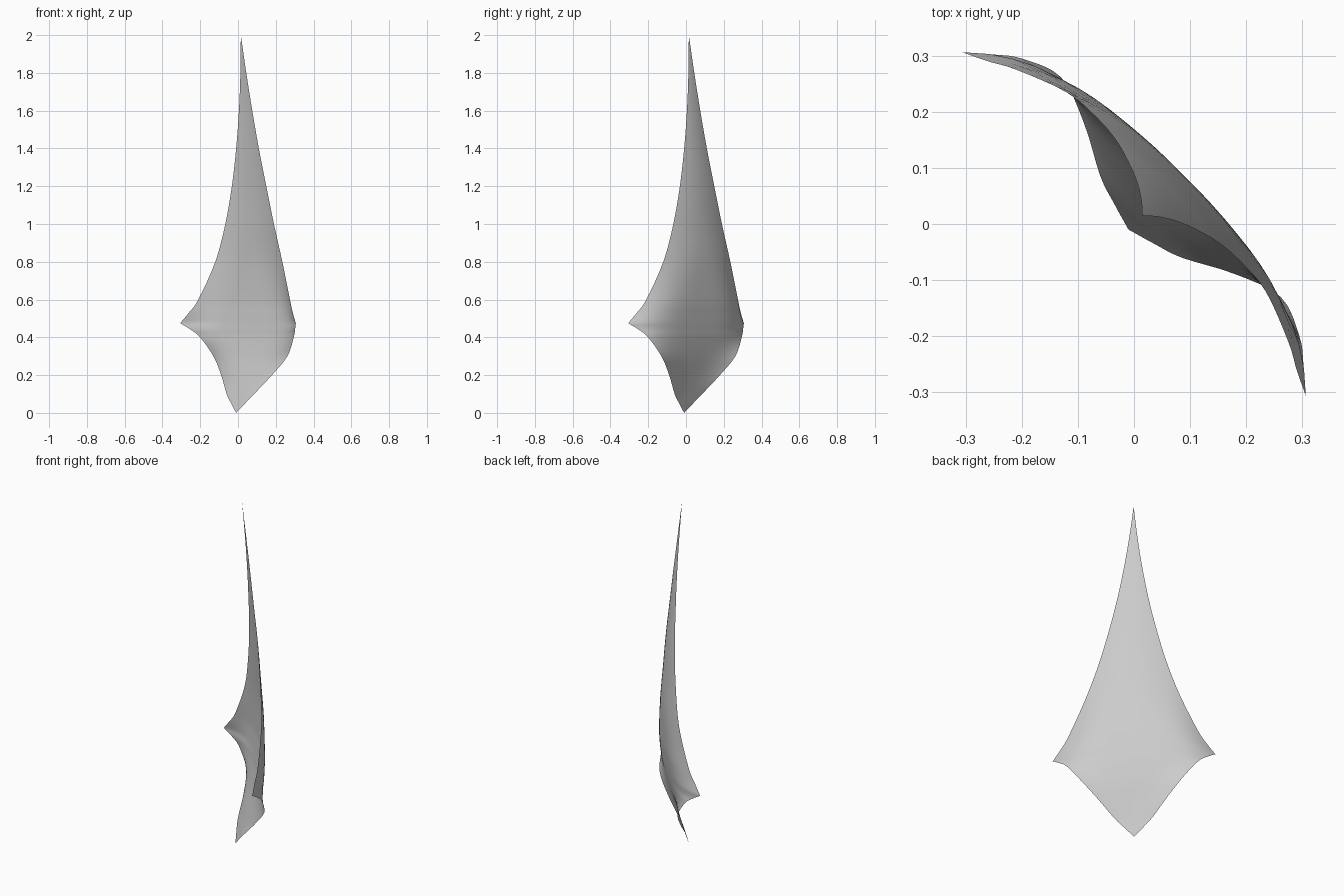
import bpy, math

if "Cube" in bpy.data.objects:
    bpy.data.objects.remove(bpy.data.objects["Cube"])

R2 = math.sqrt(2)
# Petal profile rows: height, half width, edge depth, centre-line depth
LOWER = [(0.0, 0.0, -.014, -.014), (.05, .052, .001, .001), (.1, .103, .018, .015),
         (.2, .19, .064, .045), (.3, .277, .093, .075), (.4, .35, .067, .097),
         (.44, .39, .037, .103), (.475, .433, 0.0, .108)]
UPPER = [(.475, .433, 0.0, .108), (.53, .389, .021, .114), (.6, .343, .046, .120),
         (.8, .251, .081, .124), (1.0, .182, .087, .113), (1.2, .129, .083, .099),
         (1.4, .085, .071, .080), (1.6, .050, .057, .061), (1.8, .022, .040, .041),
         (2.0, 0.0, .021, .021)]


def smooth_rows(rows, steps=4):
    """Catmull-Rom refinement of the profile rows."""
    out = []
    for i in range(len(rows) - 1):
        a, b = rows[i], rows[i + 1]
        p = rows[i - 1] if i else tuple(2 * u - v for u, v in zip(a, b))
        q = rows[i + 2] if i + 2 < len(rows) else tuple(2 * v - u for u, v in zip(a, b))
        for k in range(steps):
            t = k / steps
            out.append(tuple(
                0.5 * (2 * B + (C - A) * t + (2 * A - 5 * B + 4 * C - D) * t * t
                       + (3 * B - A - 3 * C + D) * t ** 3)
                for A, B, C, D in zip(p, a, b, q)))
    return out + [rows[-1]]


# Sheet facing the x = y diagonal, mirrored across it
rows = smooth_rows(LOWER)[:-1] + smooth_rows(UPPER)
N = 24
verts, faces, ring = [], [], []
for z, w, edge, mid in rows:
    ids = []
    if w < 1e-5:                       # pointed tips
        verts.append((mid / R2, mid / R2, z))
        ids = [len(verts) - 1] * (N + 1)
    else:
        power = 2 + 2 * math.exp(-((z - .5) / .25) ** 2)   # corners curl more
        for j in range(N + 1):
            t = 2 * j / N - 1
            n = mid + (edge - mid) * abs(t) ** power
            s = t * w
            verts.append(((n + s) / R2, (n - s) / R2, z))
            ids.append(len(verts) - 1)
    ring.append(ids)

for lo, hi in zip(ring, ring[1:]):
    for j in range(N):
        f = [lo[j], hi[j], hi[j + 1], lo[j + 1]]
        faces.append(list(dict.fromkeys(f)))

mesh = bpy.data.meshes.new("petal")
mesh.from_pydata(verts, [], faces)
mesh.update()
for p in mesh.polygons:
    p.use_smooth = True
petal = bpy.data.objects.new("petal", mesh)
bpy.context.collection.objects.link(petal)
